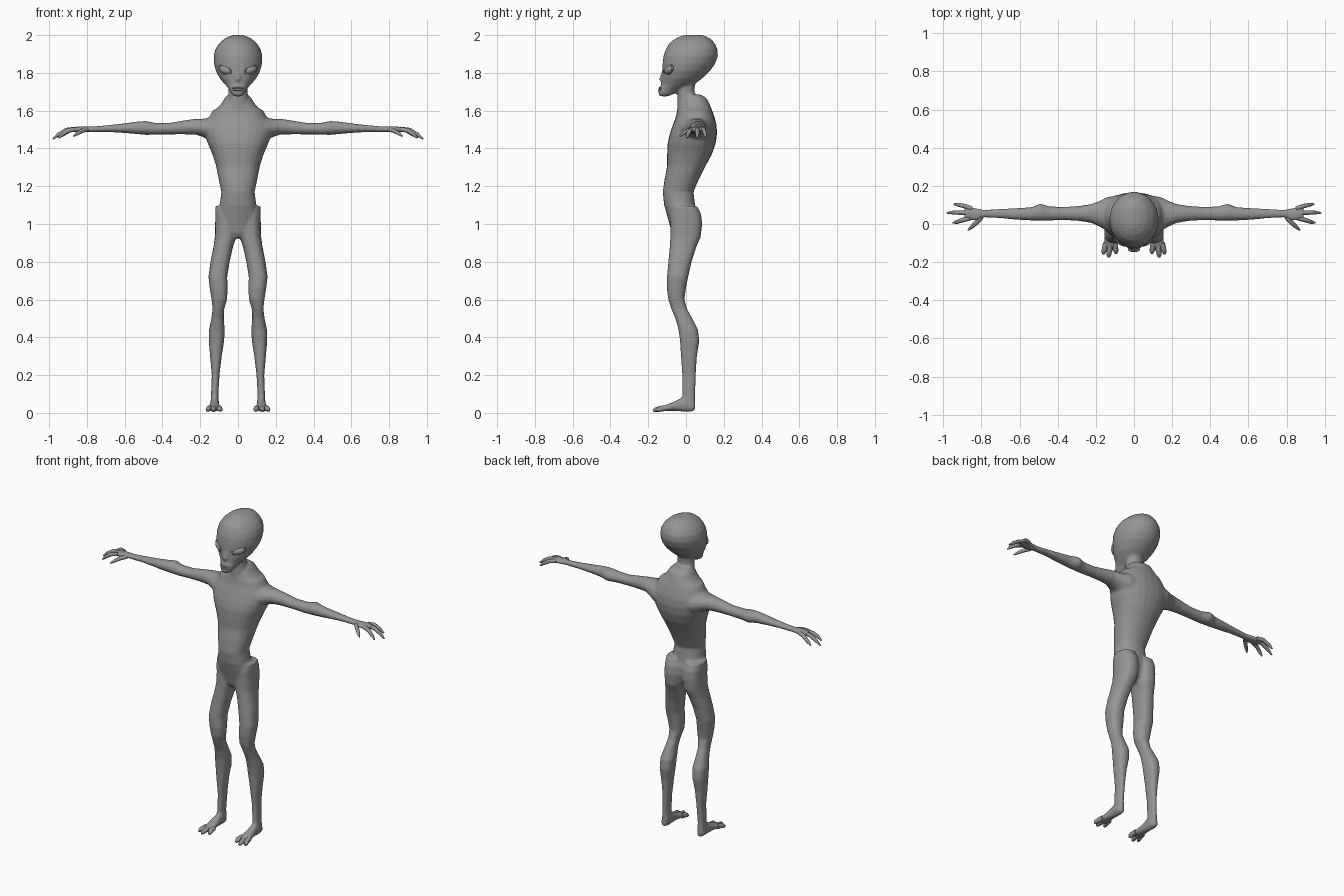
import bpy, bmesh, math
from mathutils import Vector, Matrix

skin = bpy.data.materials.new("grey skin")
skin.diffuse_color = (0.3, 0.3, 0.3, 1)


def finish(name, bm, angle=50):
    bmesh.ops.recalc_face_normals(bm, faces=bm.faces)
    me = bpy.data.meshes.new(name)
    bm.to_mesh(me)
    bm.free()
    ob = bpy.data.objects.new(name, me)
    bpy.context.collection.objects.link(ob)
    me.materials.append(skin)
    bpy.ops.object.select_all(action='DESELECT')
    ob.select_set(True)
    bpy.context.view_layer.objects.active = ob
    bpy.ops.object.shade_smooth_by_angle(angle=math.radians(angle))
    return ob


def skin_rings(bm, rings, closed=False):
    vs = [[bm.verts.new(p) for p in r] for r in rings]
    n = len(vs[0])
    for a, b in zip(vs, vs[1:] + vs[:1] if closed else vs[1:]):
        for i in range(n):
            bm.faces.new((a[i], a[(i + 1) % n], b[(i + 1) % n], b[i]))
    if not closed:
        bm.faces.new(vs[0])
        bm.faces.new(vs[-1])


def loft(name, axis, rows, n=20, power=1.0, side=1):
    """rows: (position on axis, min and max on first other axis, min and max on second)"""
    rings = []
    for t, a0, a1, b0, b1 in rows:
        ring = []
        for i in range(n):
            q = 2 * math.pi * i / n
            c, s = math.cos(q), math.sin(q)
            a = (a0 + a1) / 2 + (a1 - a0) / 2 * math.copysign(abs(c) ** power, c)
            b = (b0 + b1) / 2 + (b1 - b0) / 2 * math.copysign(abs(s) ** power, s)
            p = {'x': (t, a, b), 'y': (a, t, b), 'z': (a, b, t)}[axis]
            ring.append((p[0] * side, p[1], p[2]))
        rings.append(ring)
    bm = bmesh.new()
    skin_rings(bm, rings)
    return finish(name, bm)


def tube(name, pts, radii, side=1, n=8):
    pts = [Vector((p[0] * side, p[1], p[2])) for p in pts]
    rings = []
    for i, p in enumerate(pts):
        d = (pts[min(i + 1, len(pts) - 1)] - pts[max(i - 1, 0)]).normalized()
        u = d.cross(Vector((0, 0, 1))).normalized()
        v = u.cross(d)
        rings.append([p + radii[i] * (u * math.cos(k * 2 * math.pi / n) + v * math.sin(k * 2 * math.pi / n))
                      for k in range(n)])
    bm = bmesh.new()
    skin_rings(bm, rings)
    return finish(name, bm)


def blob(name, loc, size, rot=(0, 0, 0)):
    bm = bmesh.new()
    bmesh.ops.create_uvsphere(bm, u_segments=16, v_segments=10, radius=1)
    m = Matrix.Translation(loc)
    for ang, ax in zip(rot, 'XYZ'):
        m = m @ Matrix.Rotation(ang, 4, ax)
    bm.transform(m @ Matrix.Diagonal((*size, 1)))
    return finish(name, bm)


def stack(rows):
    # symmetric rows: height, front, back, half width
    return [(z, -w, w, f, b) for z, f, b, w in rows]


body = []  # parts fused into one continuous skin

# Head with a large cranium and a small pointed jaw
body.append(loft("head", 'z', stack([
    (1.676, -.138, -.095, .022), (1.69, -.147, -.06, .035), (1.715, -.144, -.02, .048),
    (1.74, -.13, .045, .07), (1.77, -.127, .085, .096), (1.81, -.126, .128, .117),
    (1.85, -.124, .155, .128), (1.89, -.119, .169, .129), (1.925, -.107, .167, .12),
    (1.955, -.09, .153, .101), (1.98, -.06, .132, .073), (1.995, -.027, .103, .042), (2.001, 0, .08, .02)]), n=28))
body.append(loft("neck", 'z', stack([
    (1.56, -.05, .10, .1), (1.62, -.046, .085, .07), (1.66, -.045, .06, .056),
    (1.70, -.045, .045, .05), (1.76, -.05, .05, .05)])))
body.append(tube("nose", [(0, -.112, 1.82), (0, -.12, 1.79), (0, -.13, 1.762), (0, -.126, 1.75)],
                 [.012, .014, .014, .01]))

# Torso from waist to the sloping shoulders
body.append(loft("torso", 'z', stack([
    (1.03, -.095, .05, .09), (1.10, -.116, .048, .097), (1.17, -.123, .04, .088),
    (1.24, -.113, .07, .103), (1.31, -.1, .105, .117), (1.37, -.1, .138, .136),
    (1.43, -.097, .158, .162), (1.48, -.085, .165, .178), (1.53, -.068, .161, .172),
    (1.57, -.053, .15, .15), (1.60, -.047, .139, .134), (1.615, -.045, .133, .108),
    (1.64, -.04, .123, .086), (1.665, -.03, .11, .072), (1.685, -.01, .08, .055)]), n=24, power=.9))
body.append(loft("pelvis", 'z', stack([
    (.925, -.06, .02, .02), (.95, -.076, .045, .06), (1.0, -.088, .06, .1),
    (1.05, -.102, .06, .108), (1.1, -.115, .045, .098)]), power=.9))

for s in (1, -1):
    # Leg from hip to ankle
    body.append(loft("leg", 'z', [
        (.02, .103, .147, -.01, .042), (.05, .1, .146, -.025, .05), (.09, .104, .143, -.02, .048),
        (.2, .098, .139, -.02, .052), (.3, .086, .148, -.027, .058), (.38, .073, .155, -.032, .071),
        (.44, .07, .154, -.04, .064), (.5, .075, .141, -.057, .034), (.55, .073, .135, -.078, .006),
        (.6, .058, .14, -.094, -.008), (.66, .054, .15, -.102, 0), (.72, .057, .157, -.101, .012),
        (.8, .044, .146, -.094, .03), (.88, .026, .13, -.086, .056), (.93, .008, .123, -.083, .078),
        (1.0, .002, .121, -.083, .086), (1.05, .003, .121, -.085, .081), (1.095, .012, .12, -.07, .06)],
        n=16, power=.85, side=s))

    # Foot with splayed toes
    body.append(loft("foot", 'y', [
        (.048, .108, .142, .012, .05), (.02, .1, .148, .004, .08), (-.02, .1, .148, .006, .082),
        (-.06, .097, .153, .01, .062), (-.1, .09, .16, .01, .045), (-.13, .09, .162, .009, .032)],
        n=12, side=s))
    for x0, x1, y in ((.1, .094, -.155), (.125, .132, -.174), (.148, .16, -.158)):
        tube("toe", [(x0, -.1, .026), ((x0 + x1) / 2, -.135, .022), (x1, y + .01, .016), (x1, y, .011)],
             [.015, .015, .012, .006], s)

    # Arm along the side axis, shoulder to wrist
    body.append(loft("arm", 'x', [
        (.09, -.05, .15, 1.41, 1.585), (.14, -.038, .142, 1.432, 1.568), (.18, -.015, .122, 1.458, 1.558),
        (.22, .004, .106, 1.472, 1.558), (.28, .015, .096, 1.474, 1.55), (.36, .02, .09, 1.474, 1.536),
        (.44, .018, .092, 1.472, 1.536), (.49, .017, .107, 1.471, 1.546), (.54, .018, .088, 1.476, 1.542),
        (.62, .022, .084, 1.483, 1.531), (.7, .03, .079, 1.487, 1.522), (.78, .034, .076, 1.486, 1.516),
        (.82, .028, .08, 1.487, 1.517)], n=14, side=s))
    body.append(loft("palm", 'x', [
        (.79, .035, .075, 1.486, 1.515), (.82, .018, .083, 1.486, 1.517),
        (.86, .018, .09, 1.486, 1.515), (.89, .026, .087, 1.486, 1.509)], n=12, side=s))

    # Fingers and thumb
    for pts in (
            [(.85, .08, 1.502), (.885, .093, 1.5), (.92, .101, 1.478), (.945, .104, 1.458)],
            [(.86, .058, 1.503), (.91, .06, 1.497), (.95, .06, 1.474), (.98, .058, 1.45)],
            [(.86, .03, 1.502), (.9, .02, 1.494), (.93, .01, 1.474), (.95, .006, 1.455)],
            [(.8, .035, 1.5), (.825, .008, 1.494), (.85, -.015, 1.48), (.87, -.032, 1.465)]):
        tube("finger", pts, [.012, .012, .01, .004], s)

    # Slanted almond eye with a thin lid rim, set into the face
    m = (Matrix.Translation((s * .068, -.093, 1.816)) @ Matrix.Rotation(s * .62, 4, 'Z')
         @ Matrix.Rotation(-s * .38, 4, 'Y'))
    blob("eye", (s * .067, -.088, 1.816), (.041, .022, .023), (0, -s * .38, s * .62))
    ring = []
    for i in range(24):
        a = 2 * math.pi * i / 24
        ring.append([m @ Vector(((.042 + .004 * math.cos(k)) * math.cos(a), .006 * math.sin(k),
                                 (.024 + .004 * math.cos(k)) * math.sin(a)))
                     for k in (j * math.pi / 3 for j in range(6))])
    bm = bmesh.new()
    skin_rings(bm, ring, closed=True)
    finish("eyelid", bm)

# Lips
blob("upper_lip", (0, -.135, 1.72), (.032, .011, .005))
blob("lower_lip", (0, -.137, 1.709), (.026, .011, .005))

# Fuse the body parts into one smooth skin
bpy.ops.object.select_all(action='DESELECT')
for ob in body:
    ob.select_set(True)
bpy.context.view_layer.objects.active = body[0]
bpy.ops.object.join()
skin_body = bpy.context.view_layer.objects.active
skin_body.name = "body"
fuse = skin_body.modifiers.new("fuse", 'REMESH')
fuse.mode = 'VOXEL'
fuse.voxel_size = .007
fuse.use_smooth_shade = True
soften = skin_body.modifiers.new("soften", 'SMOOTH')
soften.factor = .5
soften.iterations = 5
